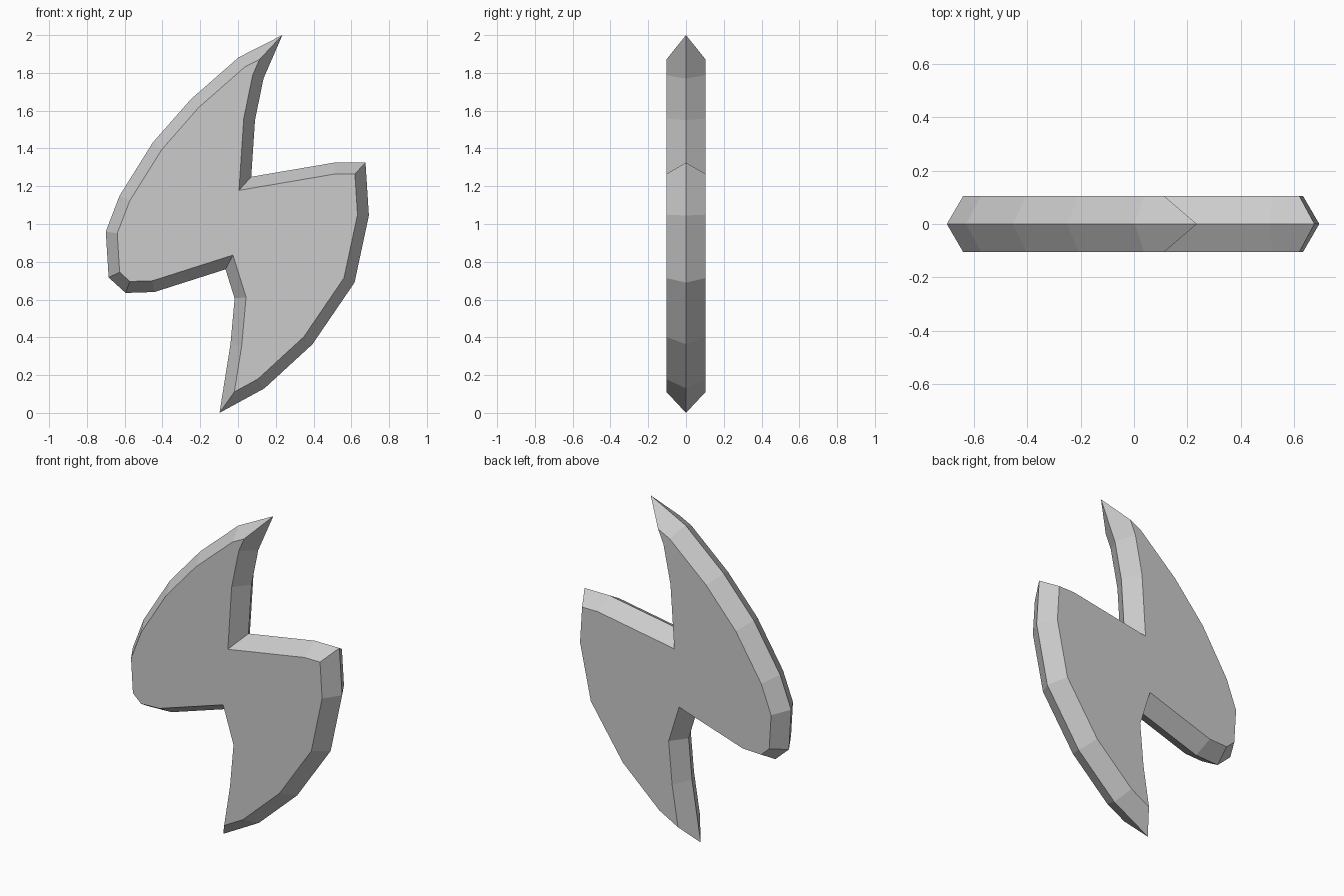
import bpy
import bmesh
from mathutils import Vector

HALF_DEPTH = 0.104   # flat faces sit this far in front of and behind the rim
BEVEL_WIDTH = 0.06   # inset of the flat faces from the sharp rim

# Sharp rim of the bolt-shaped emblem, clockwise from the top tip (x, z)
RIM = [
    (.235, 2), (.135, 1.77), (.09, 1.55), (.07, 1.25), (.51, 1.325), (.675, 1.325),
    (.693, 1.045), (.617, .69), (.394, .363), (.14, .13), (-.098, 0),
    (-.04, .363), (-.018, .606), (-.066, .76), (-.442, .64), (-.595, .635),
    (-.685, .717), (-.7, .96), (-.627, 1.15), (-.452, 1.43), (-.25, 1.66), (.003, 1.882),
]


def inset_outline(points, width):
    """Move every side of a clockwise outline inward by the same width."""
    result = []
    for i, point in enumerate(points):
        here = Vector(point)
        before = (here - Vector(points[i - 1])).normalized()
        after = (Vector(points[(i + 1) % len(points)]) - here).normalized()
        normal_a = Vector((before.y, -before.x))
        normal_b = Vector((after.y, -after.x))
        result.append(here + (normal_a + normal_b) * width / (1 + normal_a.dot(normal_b)))
    return result


def make_material(name, color):
    material = bpy.data.materials.new(name)
    material.use_nodes = True
    material.diffuse_color = color
    material.node_tree.nodes["Principled BSDF"].inputs["Base Color"].default_value = color
    return material


def make_emblem(name, outline, material):
    bm = bmesh.new()

    def ring(points, y):
        return [bm.verts.new((x, y, z)) for x, z in points]

    # Rim in the middle, one flat face on each side, joined by bevel strips
    rim = ring(outline, 0)
    for side in (-1, 1):
        flat = ring(inset_outline(outline, BEVEL_WIDTH), side * HALF_DEPTH)
        bm.faces.new(flat)
        for i in range(len(rim)):
            bm.faces.new((rim[i - 1], rim[i], flat[i], flat[i - 1]))
    bmesh.ops.recalc_face_normals(bm, faces=bm.faces)

    mesh = bpy.data.meshes.new(name)
    bm.to_mesh(mesh)
    bm.free()
    mesh.materials.append(material)
    emblem = bpy.data.objects.new(name, mesh)
    bpy.context.collection.objects.link(emblem)
    return emblem


default_cube = bpy.data.objects.get("Cube")
if default_cube:
    bpy.data.objects.remove(default_cube, do_unlink=True)

light_grey = make_material("light grey", (0.6, 0.6, 0.6, 1))
make_emblem("bolt_emblem", RIM, light_grey)
